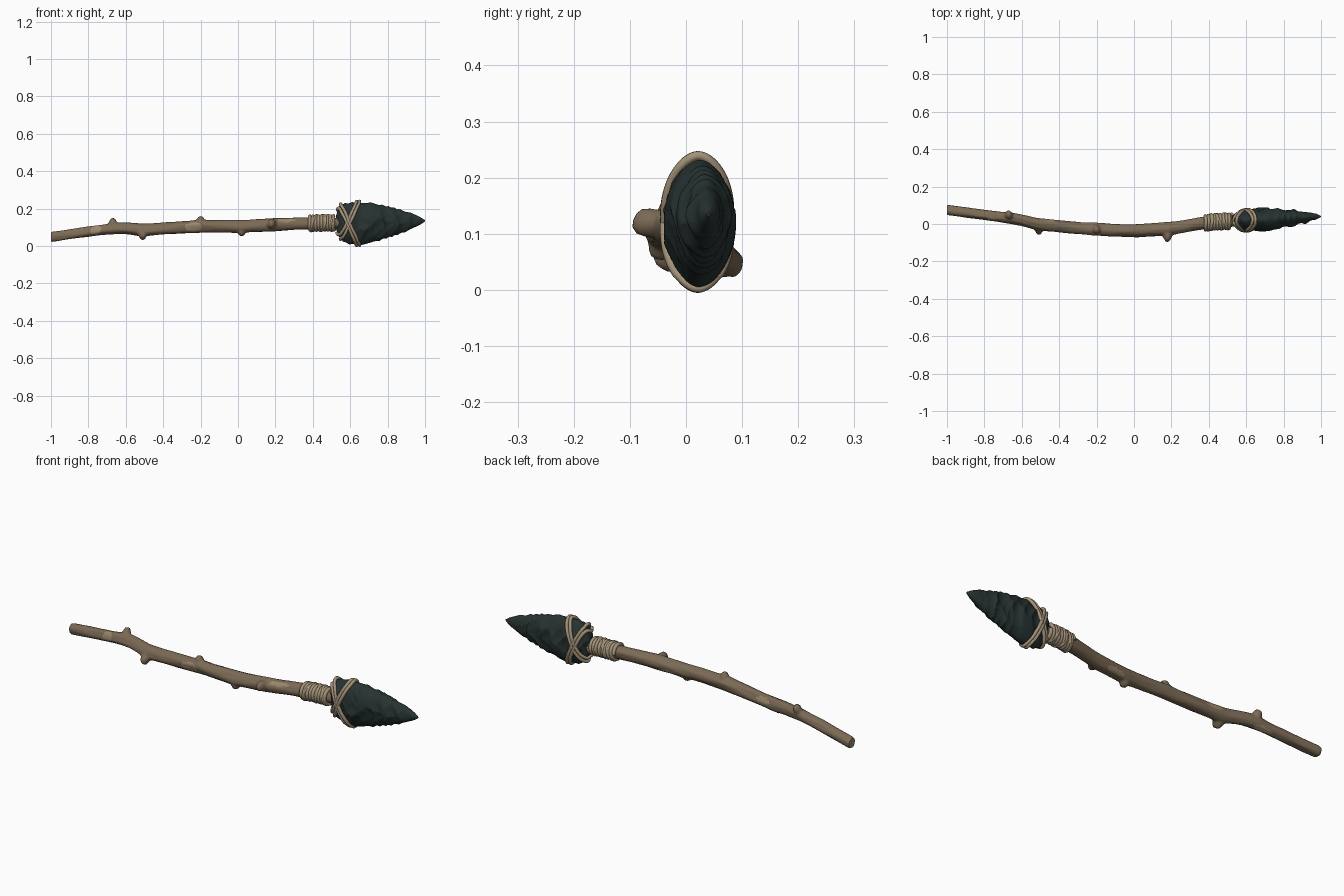
import bpy, bmesh, math, random
from mathutils import Vector, noise

if "Cube" in bpy.data.objects:
    bpy.data.objects.remove(bpy.data.objects["Cube"])

random.seed(4)
TAU = 2 * math.pi


def material(name, rgb):
    m = bpy.data.materials.new(name)
    m.diffuse_color = (*rgb, 1)
    m.use_nodes = True
    m.node_tree.nodes["Principled BSDF"].inputs["Base Color"].default_value = m.diffuse_color
    return m


BARK = material("brown bark", (0.20, 0.145, 0.092))
WOOD = material("bare wood", (0.33, 0.245, 0.15))
CORD = material("tan cord", (0.37, 0.29, 0.19))
STONE = material("dark stone", (0.020, 0.032, 0.031))


def curve(keys, x, col):
    """Smooth interpolation of column col in a table keyed by x."""
    x = min(max(x, keys[0][0]), keys[-1][0])
    i = max(j for j in range(len(keys) - 1) if keys[j][0] <= x)

    def slope(j):
        a, b = keys[max(j - 1, 0)], keys[min(j + 1, len(keys) - 1)]
        return (b[col] - a[col]) / (b[0] - a[0])
    p, q = keys[i], keys[i + 1]
    h = q[0] - p[0]
    t = (x - p[0]) / h
    return ((2*t**3 - 3*t*t + 1) * p[col] + (t**3 - 2*t*t + t) * h * slope(i)
            + (3*t*t - 2*t**3) * q[col] + (t**3 - t*t) * h * slope(i + 1))


def loft(name, rings, mats, angle, rule=None):
    """Skin a list of closed rings, cap both ends, colour faces by a rule."""
    bm = bmesh.new()
    vs = [[bm.verts.new(p) for p in r] for r in rings]
    n = len(rings[0])
    for a, b in zip(vs, vs[1:]):
        for k in range(n):
            bm.faces.new((a[k], a[(k + 1) % n], b[(k + 1) % n], b[k]))
    caps = [bm.faces.new(vs[0]), bm.faces.new(vs[-1])]
    bmesh.ops.recalc_face_normals(bm, faces=bm.faces)
    if rule:
        for f in bm.faces:
            f.material_index = 1 if f in caps or rule(f.calc_center_median()) else 0
    me = bpy.data.meshes.new(name)
    bm.to_mesh(me)
    bm.free()
    finish(name, me, mats, angle)


def finish(name, me, mats, angle):
    ob = bpy.data.objects.new(name, me)
    for m in mats:
        me.materials.append(m)
    bpy.context.collection.objects.link(ob)
    bpy.ops.object.select_all(action='DESELECT')
    ob.select_set(True)
    bpy.context.view_layer.objects.active = ob
    bpy.ops.object.shade_smooth_by_angle(angle=math.radians(angle))


def cord(name, points, radius, closed=False):
    """Round cord along a path."""
    cu = bpy.data.curves.new(name, 'CURVE')
    cu.dimensions = '3D'
    cu.bevel_depth = radius
    cu.bevel_resolution = 2
    cu.use_fill_caps = True
    sp = cu.splines.new('POLY')
    sp.points.add(len(points) - 1)
    for s, p in zip(sp.points, points):
        s.co = (*p, 1)
    sp.use_cyclic_u = closed
    tmp = bpy.data.objects.new(name + " path", cu)
    me = bpy.data.meshes.new_from_object(tmp)
    bpy.data.objects.remove(tmp)
    me.materials.clear()
    finish(name, me, [CORD], 60)


# ---- shaft: x, y, z, radius
PATH = [(-1, .075, .048, .027), (-.74, .041, .084, .027), (-.62, .024, .094, .030),
        (-.5, -.002, .088, .031), (-.25, -.024, .102, .032), (0, -.036, .106, .033),
        (.2, -.022, .113, .034), (.4, .008, .122, .033), (.58, .018, .124, .026)]
# knots: x, angle from +y towards +z, height, length
KNOTS = [(-.67, 1.1, .026, .018), (-.51, 3.95, .030, .020), (-.2, 1.55, .018, .017),
         (.02, 4.5, .016, .017), (.18, 2.95, .031, .020)]
# stripped patches: x, angle, half length, half angle
PATCHES = [(-.76, 2.9, .03, 1.0), (-.24, 3.2, .045, .75), (.26, 2.4, .05, .35),
           (-.70, 5.2, .05, .5), (-.45, .4, .04, .45), (.1, 5.6, .05, .4)]


def axis(x):
    return Vector((x, curve(PATH, x, 1), curve(PATH, x, 2)))


def gap(a, b):
    return abs((a - b + math.pi) % TAU - math.pi)


def shaft_point(x, a):
    r = curve(PATH, x, 3)
    r += .0045 * noise.noise((x * 5, math.cos(a) * 1.1, math.sin(a) * 1.1))
    r += .0016 * noise.noise((x * 14, math.cos(a) * 4, math.sin(a) * 4))
    for kx, ka, h, ln in KNOTS:
        d = ((x - kx) / ln) ** 2 + (gap(a, ka) / .52) ** 2
        r += h * math.exp(-d * d * .8) + .005 * math.exp(-d / 5)
    if x < -.99:
        r *= .88 + .12 * (x + 1) / .01
    return axis(x) + Vector((0, math.cos(a) * r, math.sin(a) * r))


def stripped(c):
    d = c - axis(c.x)
    a = math.atan2(d.z, d.y)
    wob = .35 * noise.noise(c * 60)
    return any(((c.x - px) / hl) ** 2 + (gap(a, pa) / ha) ** 2 < 1 + wob
               for px, pa, hl, ha in PATCHES)


SIDES = 36
xs = [-1, -.996, -.99] + [-.98 + 1.56 * i / 260 for i in range(261)]
loft("shaft", [[shaft_point(x, TAU * k / SIDES) for k in range(SIDES)] for x in xs],
     [BARK, WOOD], 45, stripped)

# ---- stone head: x, low z, high z, half thickness, centre y
HEAD = [(.525, .085, .170, .022, .018), (.54, .045, .215, .036, .018),
        (.58, .012, .232, .051, .019), (.65, .004, .236, .060, .022),
        (.72, .016, .231, .057, .026), (.785, .036, .219, .050, .030),
        (.85, .056, .203, .042, .034), (.92, .084, .180, .031, .038),
        (.97, .110, .158, .018, .040), (1.0, .131, .138, .003, .040)]


def head_point(x, a):
    lo, hi, t, cy = (curve(HEAD, x, c) for c in (1, 2, 3, 4))
    c = math.cos(a)
    return Vector((x, cy + t * math.copysign(abs(c) ** 1.15, c),
                   (lo + hi) / 2 + (hi - lo) / 2 * math.sin(a)))


# flake scars: bowls around random seeds on each face, with sharp ridges between
SEEDS = {s: [(random.uniform(.52, 1), random.uniform(0, .24)) for _ in range(60)]
         for s in (-1, 1)}


def flaked(x, a):
    p = head_point(x, a)
    c, s = math.cos(a), math.sin(a)
    side = 1 if c > 0 else -1
    skew = x + .35 * abs(p.z - .12)
    d2 = min((skew - u) ** 2 * 1.5 + (p.z - v) ** 2 * .6 for u, v in SEEDS[side])
    fade = min(1, (1 - x) / .08)
    p.y += c * fade * (min(9 * d2, .013) - .007)
    notch = abs(math.sin(x * 62 + 2 * math.sin(x * 23) + (1 if s > 0 else 2.2)))
    p.z -= s ** 3 * fade * .006 * notch
    return p


hx = [.525 + .475 * i / 110 for i in range(111)]
loft("stone_head", [[flaked(x, TAU * (k + .5) / 88) for k in range(88)] for x in hx],
     [STONE], 22)

# ---- cord coil binding the shaft below the head
coil = []
TURNS = 9
for i in range(TURNS * 32 + 1):
    a = TAU * i / 32
    x = .378 + .142 * i / (TURNS * 32) + .004 * math.sin(a + 1)
    r = .0375 + .002 * noise.noise((i * .04, 0, 3))
    coil.append(axis(x) + Vector((0, math.cos(a) * r, math.sin(a) * r)))
cord("coil_binding", coil, .0095)

# slanted loops over the coil
for j, (x0, tilt, ph) in enumerate([(.405, .016, .5), (.45, -.018, 2.0), (.492, .014, 4.0)]):
    pts = []
    for k in range(48):
        a = TAU * k / 48
        x = x0 + tilt * math.sin(a + ph)
        pts.append(axis(x) + Vector((0, math.cos(a), math.sin(a))) * .0415)
    cord(f"coil_loop_{j + 1}", pts, .0075, True)

# ---- crossed lashing: two double loops slanting opposite ways round the head
for slant in (-1, 1):
    for strand in (0, 1):
        pts = []
        for k in range(72):
            a = TAU * k / 72
            x = .582 + slant * .052 * math.sin(a) + strand * .017
            x += .003 * noise.noise((k * .15, slant, strand))
            p = head_point(x, a)
            out = Vector((0, math.cos(a), math.sin(a)))
            pts.append(p + out * (.001 if math.sin(a) < -.8 else .003))
        cord(f"cross_lashing_{'left' if slant < 0 else 'right'}_{strand + 1}",
             pts, .0085, True)
